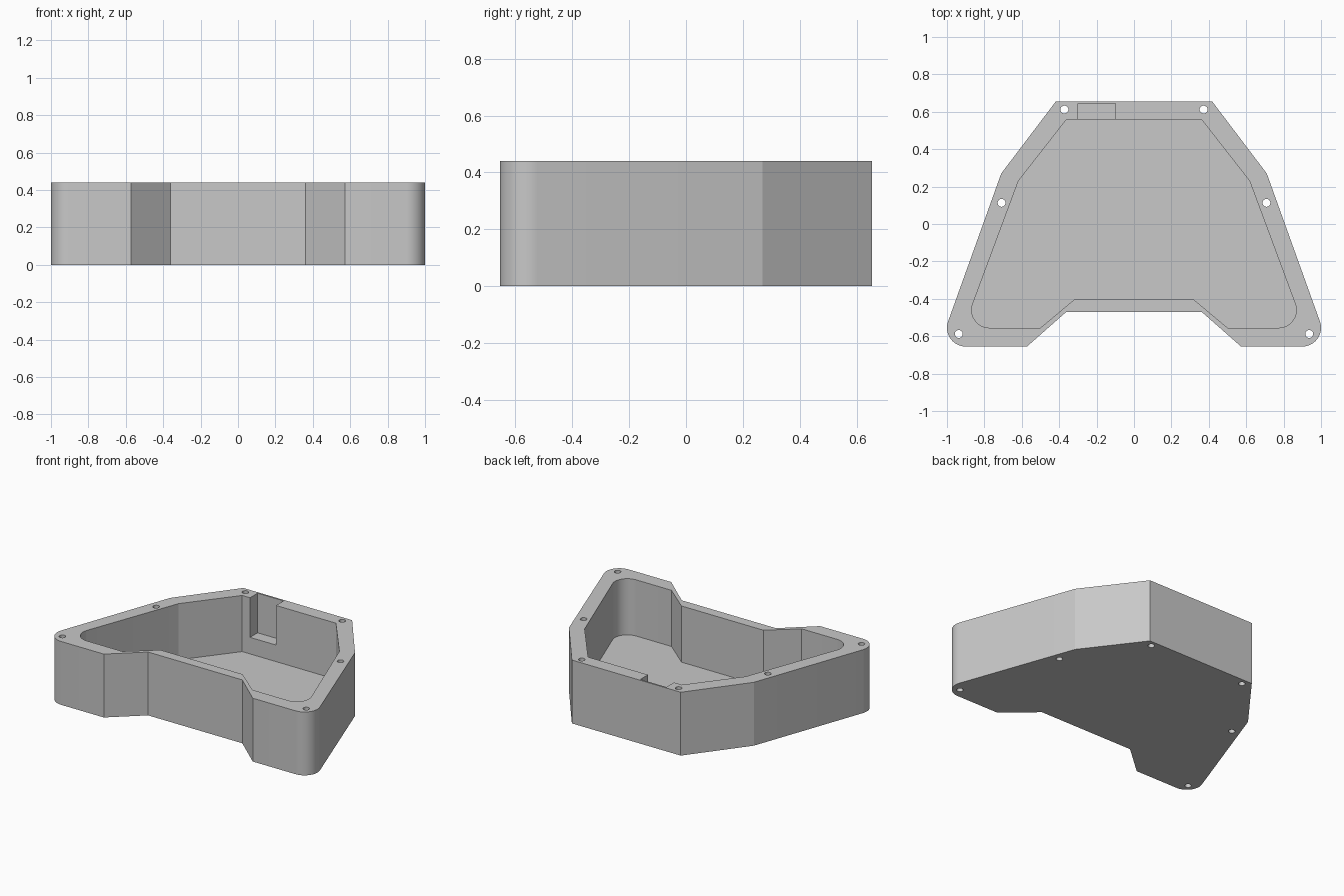
import bpy, bmesh, math
from mathutils import Vector

cube = bpy.data.objects.get("Cube")
if cube:
    bpy.data.objects.remove(cube, do_unlink=True)

HEIGHT = 0.44
FLOOR = 0.05
LEDGE = 0.165

grey = bpy.data.materials.new("plain grey")
grey.use_nodes = True
colour = (0.58, 0.58, 0.58, 1)
grey.diffuse_color = colour
grey.node_tree.nodes["Principled BSDF"].inputs["Base Color"].default_value = colour


def arc(cx, cy, radius, start, end, steps):
    """Points along a circular arc, angles in degrees."""
    angles = [math.radians(start + (end - start) * i / steps) for i in range(steps + 1)]
    return [(cx + radius * math.cos(a), cy + radius * math.sin(a)) for a in angles]


def mirrored(half):
    """Close a right-hand half outline by mirroring it across x = 0."""
    return half + [(-x, y) for x, y in reversed(half)]


def prism(name, outline, low, high):
    """Extrude a flat outline between two heights."""
    bm = bmesh.new()
    base = bm.faces.new([bm.verts.new((x, y, low)) for x, y in outline])
    top = bmesh.ops.extrude_face_region(bm, geom=[base])["geom"]
    bmesh.ops.translate(bm, vec=Vector((0, 0, high - low)),
                        verts=[v for v in top if isinstance(v, bmesh.types.BMVert)])
    bmesh.ops.recalc_face_normals(bm, faces=bm.faces)
    mesh = bpy.data.meshes.new(name)
    bm.to_mesh(mesh)
    bm.free()
    mesh.materials.append(grey)
    obj = bpy.data.objects.new(name, mesh)
    bpy.context.collection.objects.link(obj)
    return obj


# Outer shell: tapered back, rounded front feet, recessed front
outer = mirrored([(0.362, -0.47), (0.572, -0.655)]
                 + arc(0.9, -0.555, 0.1, -90, 19.4, 12)
                 + [(0.71, 0.27), (0.418, 0.655)])
tray = prism("enclosure_tray", outer, 0, HEIGHT)

# Inner cavity, leaving a thin floor
inner = mirrored([(0.315, -0.40), (0.5, -0.555)]
                 + arc(0.773, -0.46, 0.095, -90, 20.4, 12)
                 + [(0.618, 0.23), (0.36, 0.56)])
cutters = [prism("cavity_cutter", inner, FLOOR, HEIGHT + 0.1)]

# Open notch in the back wall
notch = [(-0.3, 0.5), (-0.1, 0.5), (-0.1, 0.643), (-0.3, 0.643)]
cutters.append(prism("notch_cutter", notch, LEDGE, HEIGHT + 0.1))

# Screw holes through the full height
for x, y in [(0.372, 0.612), (0.708, 0.113), (0.937, -0.588)]:
    for side in (-1, 1):
        circle = arc(side * x, y, 0.021, 0, 360, 32)[:-1]
        cutters.append(prism("screw_hole_cutter", circle, -0.1, HEIGHT + 0.1))

# Cut the shell, then discard the cutters
bpy.ops.object.select_all(action="DESELECT")
tray.select_set(True)
bpy.context.view_layer.objects.active = tray
for cutter in cutters:
    cutter.hide_render = True
    cut = tray.modifiers.new("cut", "BOOLEAN")
    cut.operation = "DIFFERENCE"
    cut.solver = "EXACT"
    cut.object = cutter
    bpy.ops.object.modifier_apply(modifier=cut.name)
    bpy.data.objects.remove(cutter, do_unlink=True)

# Smooth only the rounded corners and holes
bpy.ops.object.shade_smooth_by_angle(angle=math.radians(14))
